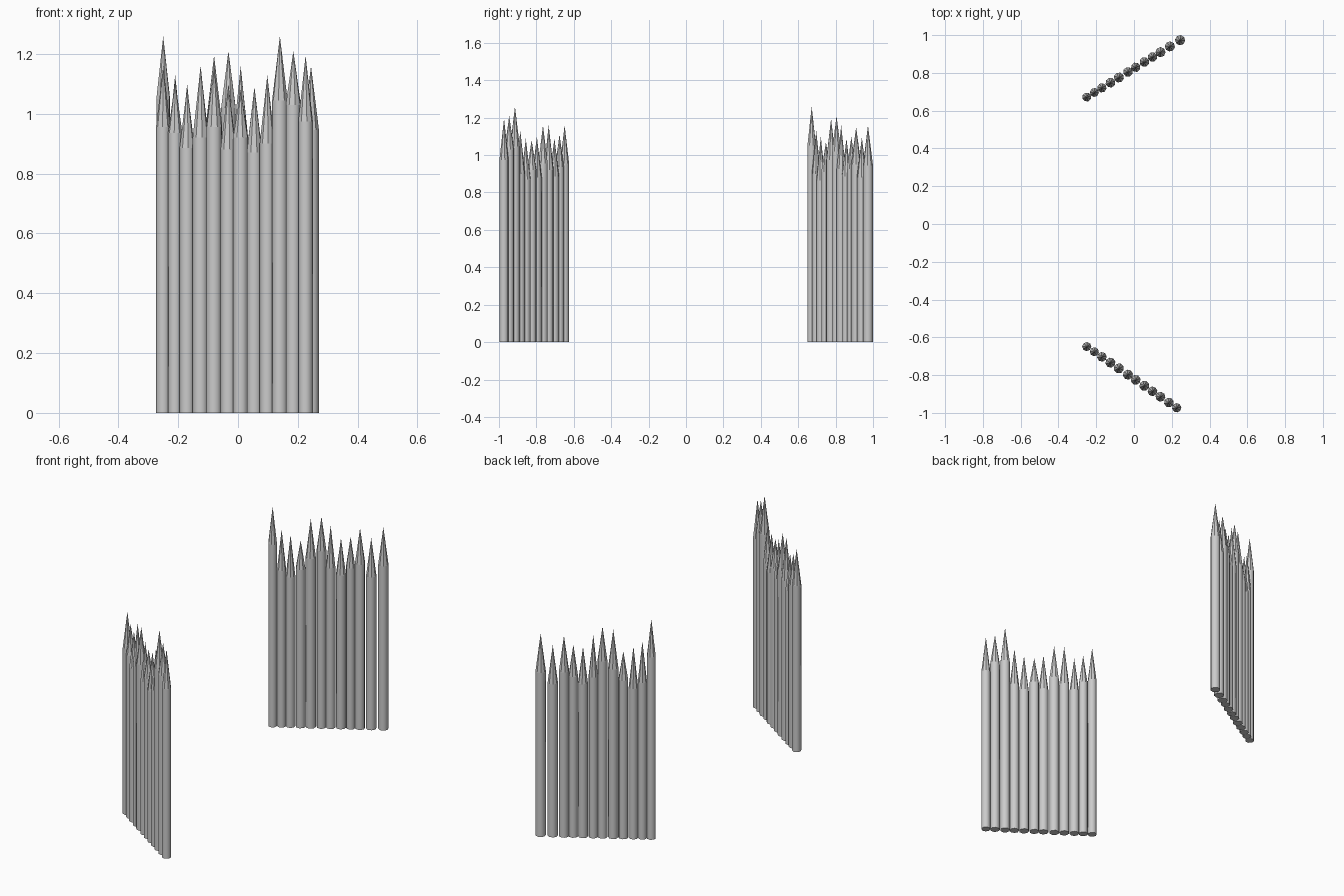
import bpy
import math
import random

if "Cube" in bpy.data.objects:
    bpy.data.objects.remove(bpy.data.objects["Cube"], do_unlink=True)

random.seed(4)
SIDES = 8

grey = bpy.data.materials.new("stake_grey")
grey.use_nodes = True
colour = (0.6, 0.6, 0.6, 1)
grey.diffuse_color = colour
grey.node_tree.nodes["Principled BSDF"].inputs["Base Color"].default_value = colour


def stake(name, x, y, radius, shoulder, tip):
    """Round post with a sharpened point."""
    turn = random.uniform(0, math.tau)
    ring = [(radius * math.cos(turn + math.tau * i / SIDES),
             radius * math.sin(turn + math.tau * i / SIDES)) for i in range(SIDES)]
    verts = [(a, b, 0) for a, b in ring] + [(a, b, shoulder) for a, b in ring]
    verts.append((0, 0, tip))
    faces = [tuple(reversed(range(SIDES)))]
    for i in range(SIDES):
        j = (i + 1) % SIDES
        faces.append((i, j, SIDES + j, SIDES + i))
        faces.append((SIDES + i, SIDES + j, 2 * SIDES))
    mesh = bpy.data.meshes.new(name)
    mesh.from_pydata(verts, [], faces)
    mesh.materials.append(grey)
    # Rounded shaft, flat-cut point and base
    for face in mesh.polygons:
        face.use_smooth = len(face.vertices) == 4
    obj = bpy.data.objects.new(name, mesh)
    obj.location = (x, y, 0)
    bpy.context.collection.objects.link(obj)


def palisade(name, xs, y_start, y_end, heights):
    """Slanting row of stakes, each as wide as the gap to its neighbours."""
    span = xs[-1] - xs[0]
    stretch = math.hypot(span, y_end - y_start) / span
    for i, (x, (shoulder, tip)) in enumerate(zip(xs, heights)):
        y = y_start + (y_end - y_start) * (x - xs[0]) / span
        low, high = max(i - 1, 0), min(i + 1, len(xs) - 1)
        radius = 0.5 * stretch * (xs[high] - xs[low]) / (high - low)
        radius = min(max(radius, 0.024), 0.027)
        stake(f"{name}_stake_{i + 1}", x, y, radius, shoulder, tip)


# Shared spacing; the last two stakes of the back row sit a little wider
spacing = [-0.25, -0.21, -0.17, -0.125, -0.08, -0.032, 0.009, 0.055, 0.098, 0.14]

palisade("front", spacing + [0.185, 0.226], -0.649, -0.973, [
    (0.955, 1.16), (0.935, 1.11), (0.885, 1.09), (0.92, 1.16),
    (0.955, 1.16), (0.88, 1.10), (0.92, 1.08), (0.87, 1.09),
    (0.90, 1.13), (1.045, 1.26), (1.03, 1.21), (0.975, 1.195)])

palisade("back", spacing + [0.19, 0.244], 0.672, 0.973, [
    (1.05, 1.26), (0.90, 1.13), (0.865, 1.10), (0.91, 1.07),
    (0.975, 1.195), (1.02, 1.21), (0.925, 1.16), (0.885, 1.09),
    (0.925, 1.10), (0.95, 1.15), (0.88, 1.095), (0.945, 1.16)])
